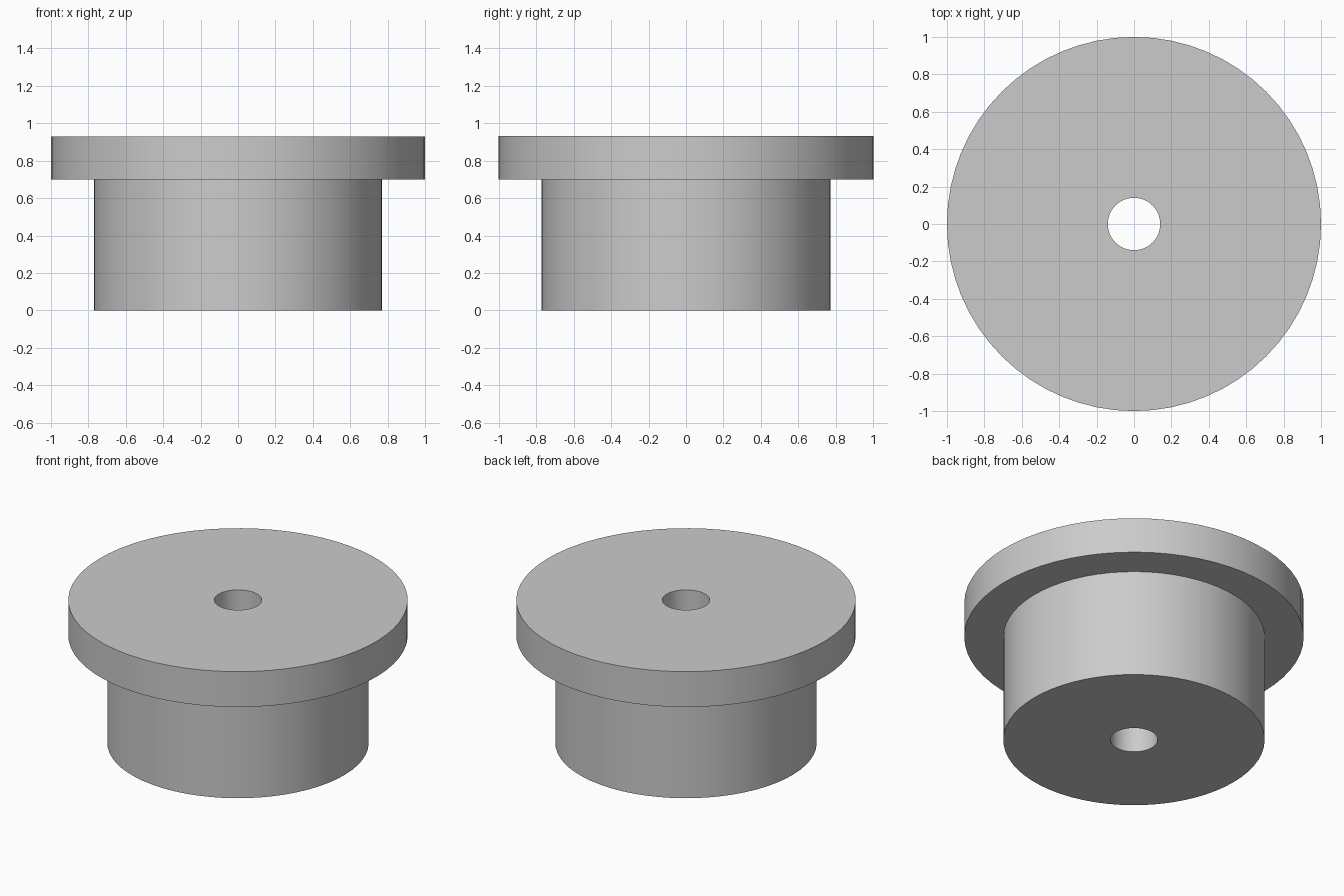
import bpy
import math

if "Cube" in bpy.data.objects:
    bpy.data.objects.remove(bpy.data.objects["Cube"])

SIDES = 64
BORE, BODY, FLANGE = 0.14, 0.77, 1.0
SHOULDER, TOP = 0.70, 0.93

# Single grey metal
metal = bpy.data.materials.new("grey_metal")
metal.use_nodes = True
grey = (0.6, 0.6, 0.6, 1.0)
metal.diffuse_color = grey
metal.node_tree.nodes["Principled BSDF"].inputs["Base Color"].default_value = grey


def lathe(name, profile):
    """Turn a closed (radius, height) profile about the z axis."""
    n = len(profile)
    verts, faces = [], []
    for i in range(SIDES):
        a = math.tau * i / SIDES
        verts += [(r * math.cos(a), r * math.sin(a), z) for r, z in profile]
        here, after = i * n, (i + 1) % SIDES * n
        for j in range(n):
            k = (j + 1) % n
            faces.append((here + j, after + j, after + k, here + k))
    mesh = bpy.data.meshes.new(name)
    mesh.from_pydata(verts, [], faces)
    mesh.materials.append(metal)
    obj = bpy.data.objects.new(name, mesh)
    bpy.context.collection.objects.link(obj)
    return obj


# Flanged bushing with a through bore
bushing = lathe("flanged_bushing", [
    (BORE, 0), (BODY, 0), (BODY, SHOULDER),
    (FLANGE, SHOULDER), (FLANGE, TOP), (BORE, TOP),
])

# Smooth walls, crisp rims
bpy.ops.object.select_all(action="DESELECT")
bushing.select_set(True)
bpy.context.view_layer.objects.active = bushing
bpy.ops.object.shade_smooth_by_angle(angle=math.radians(30))
